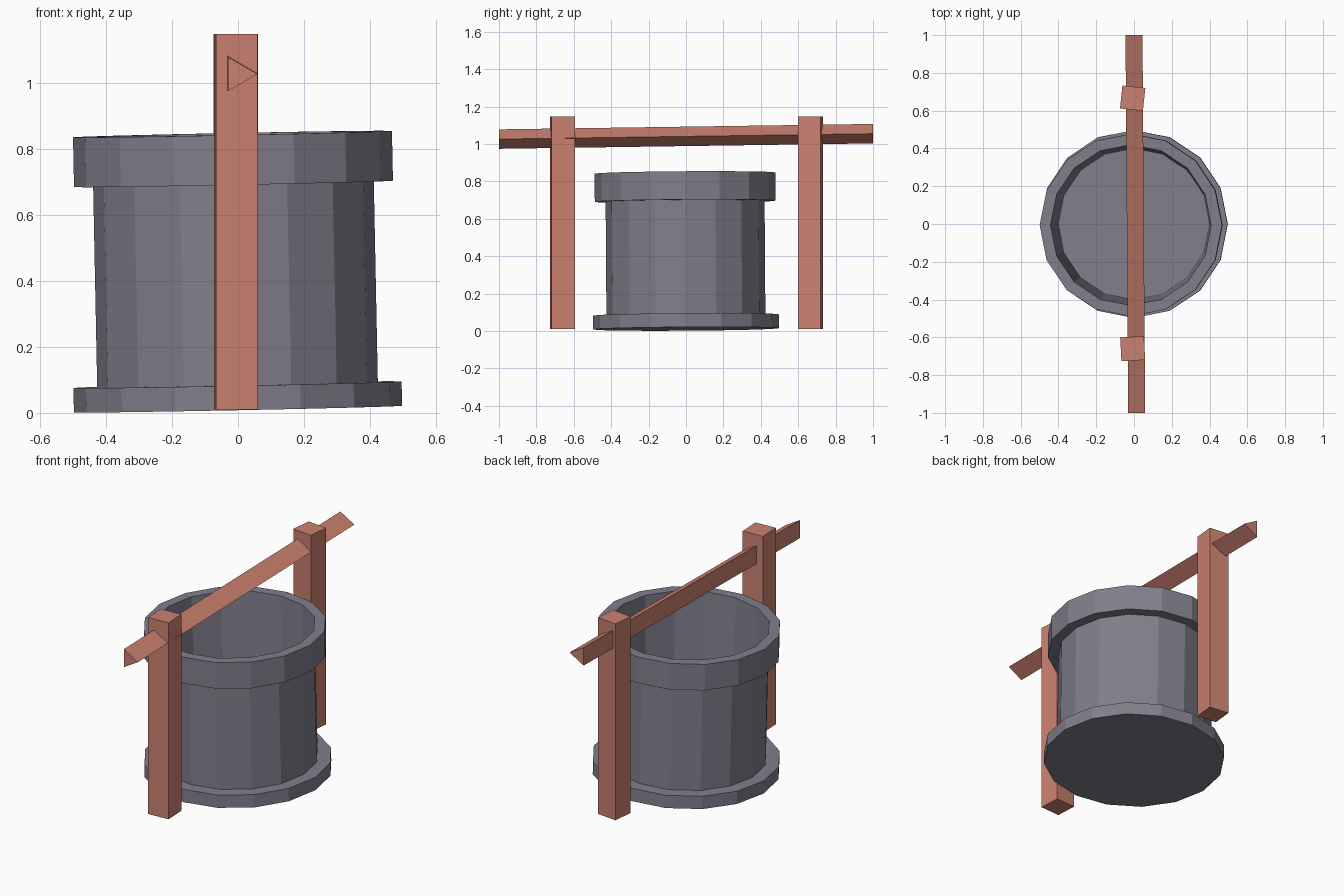
import bpy, bmesh, math
from mathutils import Vector

if "Cube" in bpy.data.objects:
    bpy.data.objects.remove(bpy.data.objects["Cube"])


def material(name, rgb):
    m = bpy.data.materials.new(name)
    m.diffuse_color = (*rgb, 1)
    m.use_nodes = True
    m.node_tree.nodes["Principled BSDF"].inputs["Base Color"].default_value = m.diffuse_color
    return m


stone = material("stone", (0.22, 0.21, 0.26))
wood = material("wood", (0.60, 0.22, 0.16))


def loft(name, rings, mat):
    """Join equal-sized rings of points with quads and cap both ends."""
    bm = bmesh.new()
    loops = [[bm.verts.new(p) for p in ring] for ring in rings]
    n = len(loops[0])
    for a, b in zip(loops, loops[1:]):
        for i in range(n):
            j = (i + 1) % n
            bm.faces.new((a[i], a[j], b[j], b[i]))
    bm.faces.new(loops[0][::-1])
    bm.faces.new(loops[-1])
    bmesh.ops.recalc_face_normals(bm, faces=bm.faces)
    mesh = bpy.data.meshes.new(name)
    bm.to_mesh(mesh)
    bm.free()
    mesh.materials.append(mat)
    ob = bpy.data.objects.new(name, mesh)
    bpy.context.collection.objects.link(ob)
    return ob


def circle(r, z, n=16):
    return [Vector((r * math.cos(2 * math.pi * i / n),
                    r * math.sin(2 * math.pi * i / n), z)) for i in range(n)]


# Well wall: base flange, body, rim and hollow shaft, slightly tilted
profile = [(0.497, 0), (0.497, 0.074), (0.425, 0.074), (0.425, 0.682),
           (0.483, 0.682), (0.483, 0.833), (0.425, 0.833), (0.40, 0.06)]
well = loft("well_wall", [circle(r, z) for r, z in profile], stone)
well.location = (0, 0, 0.0115)
well.rotation_euler = (math.radians(0.4), math.radians(-1.15), 0)

# Two square posts, each turned a little
for name, y, size, turn in (("front_post", -0.66, 0.126, 3),
                            ("back_post", 0.666, 0.122, -6)):
    h = size / 2
    square = [(-h, -h), (h, -h), (h, h), (-h, h)]
    post = loft(name, [[(px, py, z) for px, py in square] for z in (0.01, 1.147)], wood)
    post.location = (-0.007, y, 0)
    post.rotation_euler.z = math.radians(turn)

# Three-sided crossbar, rising towards the back
tri = [(0.06 * math.cos(a), 0.06 * math.sin(a))
       for a in (0, 2 * math.pi / 3, 4 * math.pi / 3)]
ends = [(-0.001, -1, 1.026), (-0.015, 1, 1.055)]
loft("crossbar", [[(cx + x, cy, cz + z) for x, z in tri] for cx, cy, cz in ends], wood)
